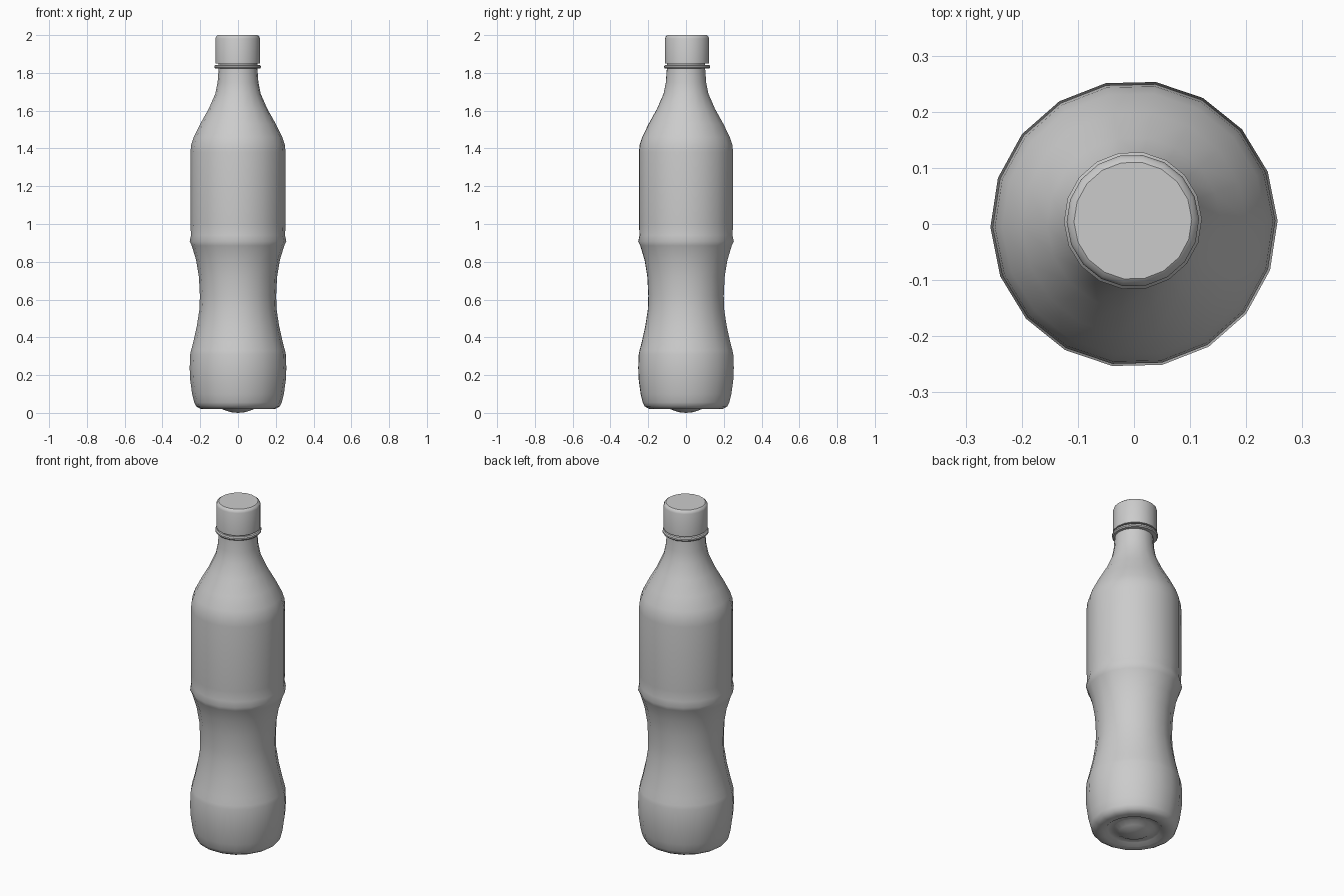
import bpy, bmesh, math

if "Cube" in bpy.data.objects:
    bpy.data.objects.remove(bpy.data.objects["Cube"], do_unlink=True)

SIDES = 18

grey = bpy.data.materials.new("plain_grey")
grey.use_nodes = True
color = (0.6, 0.6, 0.6, 1)
grey.diffuse_color = color
grey.node_tree.nodes["Principled BSDF"].inputs["Base Color"].default_value = color


def lathe(name, profile, center=(0, 0), turn=1.3, angle=35):
    """Revolve (radius, height) points; a zero radius closes the end."""
    bm = bmesh.new()
    rings = []
    for r, z in profile:
        if r == 0:
            rings.append([bm.verts.new((*center, z))] * SIDES)
            continue
        ring = []
        for i in range(SIDES):
            a = math.radians(turn) + math.tau * i / SIDES
            ring.append(bm.verts.new((center[0] + r * math.cos(a),
                                      center[1] + r * math.sin(a), z)))
        rings.append(ring)
    for low, high in zip(rings, rings[1:]):
        for i in range(SIDES):
            j = (i + 1) % SIDES
            corners = dict.fromkeys((low[i], low[j], high[j], high[i]))
            bm.faces.new(list(corners))
    bmesh.ops.recalc_face_normals(bm, faces=bm.faces)
    mesh = bpy.data.meshes.new(name)
    bm.to_mesh(mesh)
    bm.free()
    mesh.materials.append(grey)
    obj = bpy.data.objects.new(name, mesh)
    bpy.context.collection.objects.link(obj)
    bpy.ops.object.select_all(action="DESELECT")
    obj.select_set(True)
    bpy.context.view_layer.objects.active = obj
    bpy.ops.object.shade_smooth_by_angle(angle=math.radians(angle))
    return obj


# Body: dimpled base, bulged foot, pinched waist, straight label wall, shoulder
lathe("bottle_body", [
    (0, 0.0), (0.04, 0.004), (0.08, 0.018), (0.11, 0.035), (0.14, 0.035),
    (0.16, 0.02), (0.2, 0.022), (0.222, 0.035), (0.232, 0.055),
    (0.243, 0.1), (0.254, 0.18), (0.256, 0.24), (0.253, 0.31),
    (0.249, 0.33), (0.238, 0.37), (0.218, 0.46), (0.204, 0.55),
    (0.202, 0.62), (0.207, 0.72), (0.222, 0.81), (0.245, 0.885),
    (0.256, 0.908), (0.249, 0.94), (0.252, 1.0), (0.252, 1.38),
    (0.248, 1.42), (0.235, 1.46), (0.2, 1.53), (0.155, 1.61),
    (0.12, 1.69), (0.108, 1.75), (0.102, 1.83), (0.102, 1.86),
], angle=50)

# Neck collar and screw cap sit slightly off the body axis
OFFSET = (-0.002, 0.006)
lathe("neck_collar", [
    (0.095, 1.822), (0.118, 1.822), (0.123, 1.828), (0.123, 1.836),
    (0.118, 1.842), (0.095, 1.842),
], OFFSET)
lathe("screw_cap", [
    (0.095, 1.85), (0.118, 1.85), (0.118, 1.982), (0.114, 1.993),
    (0.105, 2.0), (0, 2.0),
], OFFSET)
